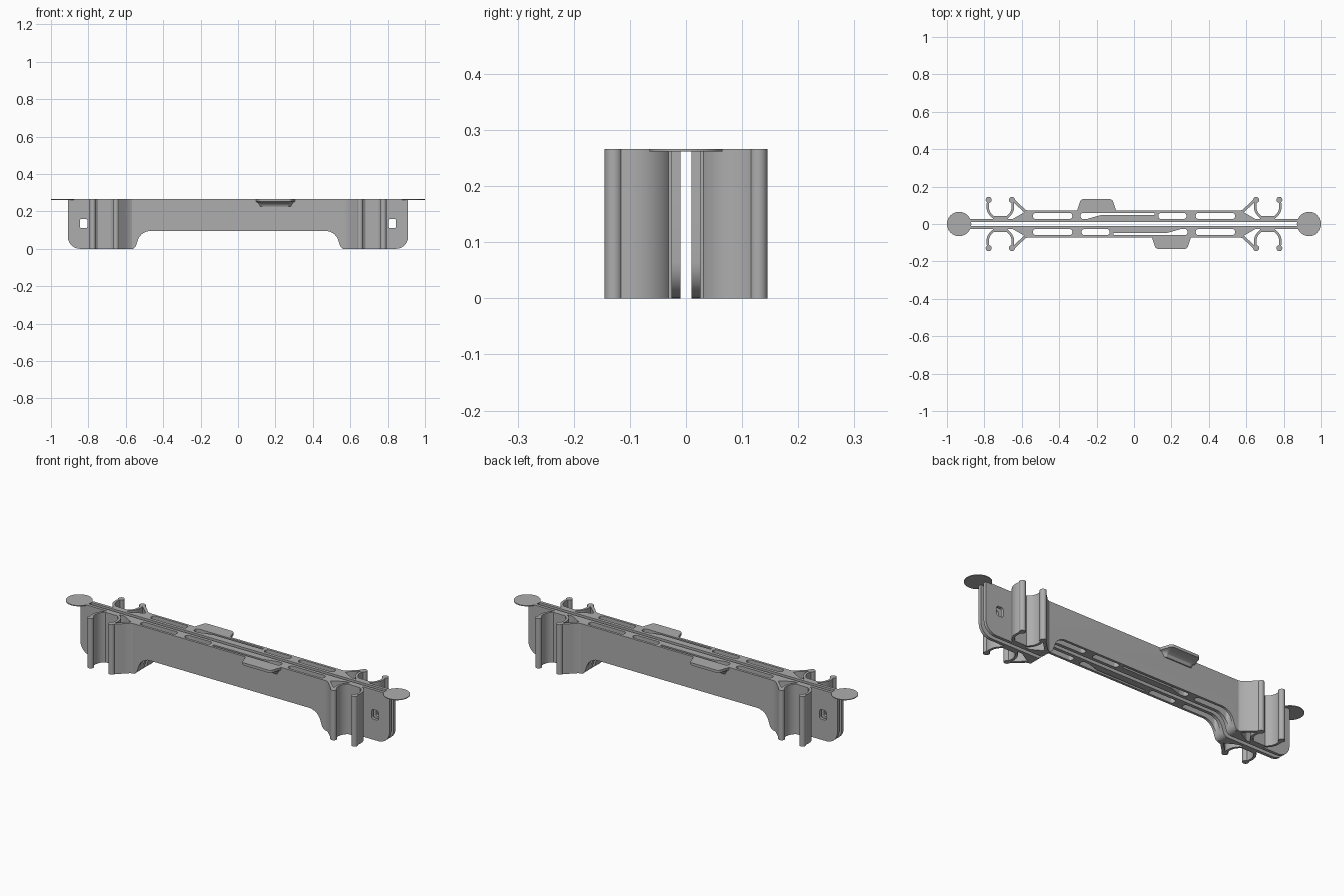
import bpy, bmesh, math
from mathutils import Vector, Matrix

if "Cube" in bpy.data.objects:
    bpy.data.objects.remove(bpy.data.objects["Cube"], do_unlink=True)

H = 0.266
grey = bpy.data.materials.new("plastic_grey")
grey.use_nodes = True
colour = (0.42, 0.42, 0.42, 1)
grey.diffuse_color = colour
grey.node_tree.nodes["Principled BSDF"].inputs["Base Color"].default_value = colour
TURN = Matrix.Rotation(math.pi, 4, "Z")


def rounded(corners, steps=7):
    """Polygon from (x, y, radius) corners with true arc fillets."""
    out, n = [], len(corners)
    for i, (x, y, r) in enumerate(corners):
        p = Vector((x, y))
        if r == 0:
            out.append(p)
            continue
        a = (Vector(corners[i - 1][:2]) - p).normalized()
        b = (Vector(corners[(i + 1) % n][:2]) - p).normalized()
        half = a.angle(b) / 2
        c = p + (a + b).normalized() * r / math.sin(half)
        start = p + a * r / math.tan(half) - c
        end = p + b * r / math.tan(half) - c
        a0 = math.atan2(start.y, start.x)
        d = math.atan2(end.y, end.x) - a0
        d = (d + math.pi) % (2 * math.pi) - math.pi
        out += [c + Vector((math.cos(a0 + d * k / steps), math.sin(a0 + d * k / steps))) * r
                for k in range(steps + 1)]
    return out


def loft(name, rings):
    """Solid through closed rings of 3D points, capped at both ends."""
    bm = bmesh.new()
    loops = [[bm.verts.new(p) for p in ring] for ring in rings]
    n = len(loops[0])
    for lo, hi in zip(loops, loops[1:]):
        for i in range(n):
            j = (i + 1) % n
            bm.faces.new((lo[i], lo[j], hi[j], hi[i]))
    bm.faces.new(loops[0][::-1])
    bm.faces.new(loops[-1])
    bmesh.ops.recalc_face_normals(bm, faces=bm.faces)
    mesh = bpy.data.meshes.new(name)
    bm.to_mesh(mesh)
    bm.free()
    mesh.materials.append(grey)
    ob = bpy.data.objects.new(name, mesh)
    bpy.context.collection.objects.link(ob)
    return ob


def prism(name, pts, lo=0, hi=H, along_y=False):
    place = (lambda p, h: (p[0], h, p[1])) if along_y else (lambda p, h: (p[0], p[1], h))
    return loft(name, [[place(p, h) for p in pts] for h in (lo, hi)])


def boolean(ob, cutter, operation="DIFFERENCE"):
    mod = ob.modifiers.new("cut", "BOOLEAN")
    mod.object, mod.operation, mod.solver = cutter, operation, "EXACT"
    bpy.context.view_layer.update()
    mesh = bpy.data.meshes.new_from_object(
        ob.evaluated_get(bpy.context.evaluated_depsgraph_get()))
    ob.modifiers.clear()
    ob.data = mesh
    bpy.data.objects.remove(cutter, do_unlink=True)


def ribbon(path, width):
    """Outline of a strip of even width along a 2D path."""
    pts = [Vector(p) for p in path]
    left, right = [], []
    for i, p in enumerate(pts):
        t = (pts[min(i + 1, len(pts) - 1)] - pts[max(i - 1, 0)]).normalized()
        side = Vector((-t.y, t.x)) * width / 2
        left.append(p + side)
        right.append(p - side)
    return left + right[::-1]


def circle(x, y, r, n=24):
    return [(x + r * math.cos(2 * math.pi * k / n), y + r * math.sin(2 * math.pi * k / n))
            for k in range(n)]


def slot(x0, x1, y0, y1, r):
    return rounded([(x0, y0, r), (x1, y0, r), (x1, y1, r), (x0, y1, r)])


def mirrored(corners):
    return corners + [(-x, y, r) for x, y, r in reversed(corners)]


half_parts = []

# Half body: thin inner plate widening to the hollow beam
body = prism("body_half", rounded(mirrored([
    (0.91, 0.01, 0), (0.91, 0.026, 0), (0.65, 0.026, 0.03), (0.57, 0.072, 0.015)])))

# Side outline: rounded feet and a raised middle
boolean(body, prism("outline", rounded(mirrored([
    (0.52, 0.095, 0.07), (0.55, 0, 0.03), (0.91, 0, 0.065), (0.91, H, 0)])),
    -0.1, 0.2, True), "INTERSECT")

# Vertical slots, the long one narrowing to a slit
cuts = [slot(a, b, 0.027, 0.059, 0.014) for a, b in
        ((-0.54, -0.33), (0.13, 0.28), (0.33, 0.54))]
cuts.append(rounded([(-0.285, 0.027, 0.012), (-0.25, 0.027, 0.01), (-0.18, 0.047, 0.02),
                     (0.11, 0.047, 0), (0.11, 0.059, 0), (-0.285, 0.059, 0.012)]))
for pts in cuts:
    boolean(body, prism("slot_cutter", pts, -0.1, 0.4))

# Small windows near both ends
for s in (-1, 1):
    x = 0.825 * s
    boolean(body, prism("window_cutter", slot(x - 0.02, x + 0.02, 0.11, 0.16, 0.01),
                        -0.1, 0.2, True))
half_parts.append(body)

# Snap clips: open ring, bulbs on the jaw tips and a diagonal brace
for s, side in ((-1, "right"), (1, "left")):
    cx, cy, r = 0.715, 0.094, 0.068
    arc = [(s * (cx + r * math.cos(a)), cy + r * math.sin(a))
           for a in (math.radians(150 + 240 * k / 28) for k in range(29))]
    half_parts.append(prism(f"clip_ring_{side}", ribbon(arc, 0.013)))
    for dx in (-0.062, 0.062):
        half_parts.append(prism(f"clip_tip_{side}", circle(s * (cx + dx), 0.129, 0.016)))
    half_parts.append(prism(f"clip_brace_{side}", ribbon(
        [(s * 0.56, 0.062), (s * 0.585, 0.07), (s * 0.61, 0.094), (s * 0.645, 0.127)], 0.015)))
    half_parts.append(prism(f"clip_pad_{side}", ribbon(
        [(s * 0.675, 0.028), (s * 0.755, 0.028)], 0.03)))

# Finger tab flaring out of the beam wall
rings = []
for depth, width, z in ((0.008, 0.085, 0.225), (0.015, 0.09, 0.238), (0.03, 0.095, 0.247),
                        (0.063, 0.105, 0.252), (0.063, 0.105, H)):
    top, soft = 0.07 + depth, min(0.02, depth * 0.4)
    plan = rounded([(-0.2 - width, 0.062, 0), (-0.2 - width, 0.07, 0),
                    (-0.2 - width * 0.8, top, soft), (-0.2 + width * 0.8, top, soft),
                    (-0.2 + width, 0.07, 0), (-0.2 + width, 0.062, 0)])
    rings.append([(p.x, p.y, z) for p in plan])
half_parts.append(loft("finger_tab", rings))

# Opposite half is the same turned half way round
parts = list(half_parts)
for ob in half_parts:
    twin = ob.copy()
    twin.name = "opposite_" + ob.name
    twin.matrix_world = TURN
    bpy.context.collection.objects.link(twin)
    parts.append(twin)

# Thin end discs joining both halves
for s, side in ((-1, "right"), (1, "left")):
    parts.append(prism(f"end_disc_{side}", circle(s * 0.935, 0, 0.065, 48), H - 0.004, H))

# Smooth curves with crisp edges
bpy.ops.object.select_all(action="DESELECT")
for ob in parts:
    ob.select_set(True)
bpy.context.view_layer.objects.active = body
bpy.ops.object.shade_smooth_by_angle(angle=math.radians(30))
